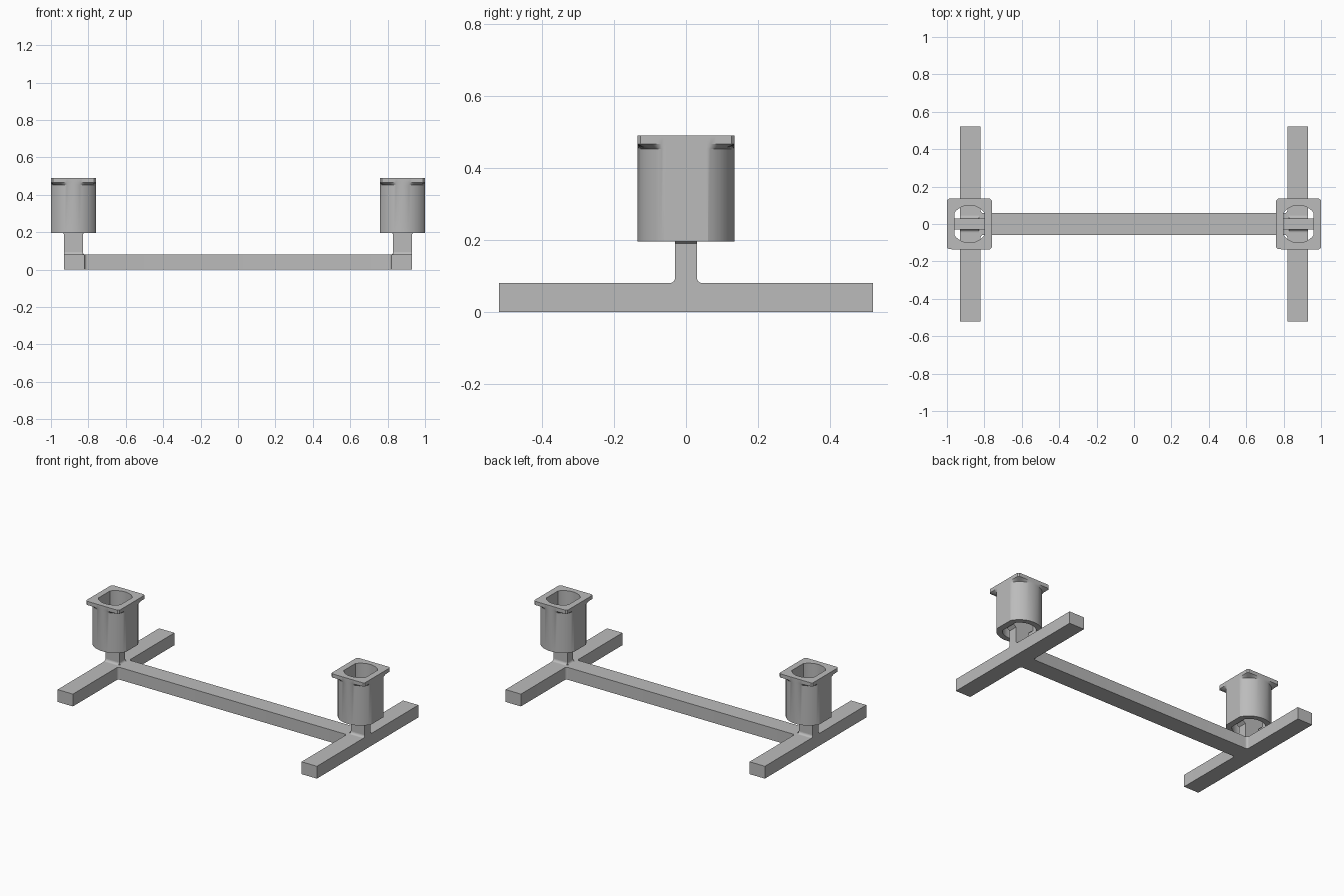
import bpy, bmesh
from math import sin, cos, acos, asin, pi, radians
from mathutils import Vector

if "Cube" in bpy.data.objects:
    bpy.data.objects.remove(bpy.data.objects["Cube"])

grey = bpy.data.materials.new("plain grey")
grey.use_nodes = True
grey.diffuse_color = (0.5, 0.5, 0.5, 1)
grey.node_tree.nodes["Principled BSDF"].inputs["Base Color"].default_value = (0.5, 0.5, 0.5, 1)

CUP_X = 0.88      # cup centre from the middle
BAR_TOP = 0.08    # height of the base bars


def finish(bm, name):
    bmesh.ops.recalc_face_normals(bm, faces=bm.faces)
    mesh = bpy.data.meshes.new(name)
    bm.to_mesh(mesh)
    bm.free()
    mesh.materials.append(grey)
    ob = bpy.data.objects.new(name, mesh)
    bpy.context.collection.objects.link(ob)
    bpy.ops.object.select_all(action="DESELECT")
    ob.select_set(True)
    bpy.context.view_layer.objects.active = ob
    bpy.ops.object.shade_smooth_by_angle(angle=radians(25))
    return ob


def prism(name, points, offset):
    """Extrude a closed outline of 3D points along an offset."""
    bm = bmesh.new()
    face = bm.faces.new([bm.verts.new(p) for p in points])
    grown = bmesh.ops.extrude_face_region(bm, geom=[face], use_keep_orig=True)
    moved = [g for g in grown["geom"] if isinstance(g, bmesh.types.BMVert)]
    bmesh.ops.translate(bm, verts=moved, vec=Vector(offset))
    return finish(bm, name)


def fillet(cx, cy, r, start, end, steps=6):
    """Arc points around a centre, angles in degrees."""
    turns = [radians(start + (end - start) * i / steps) for i in range(steps + 1)]
    return [(cx + r * cos(a), cy + r * sin(a)) for a in turns]


# Base: two feet joined by a crossbar, with rounded inner corners
r = 0.015
inner, outer, half, bar = 0.82, 0.93, 0.52, 0.058
quarter = [(outer, half), (inner, half)] + fillet(inner - r, bar + r, r, 0, -90)
plan = quarter + [(-x, y) for x, y in reversed(quarter)]
plan += [(-x, -y) for x, y in quarter] + [(x, -y) for x, y in reversed(quarter)]
prism("base_frame", [(x, y, 0) for x, y in plan], (0, 0, BAR_TOP))

# Cup outline sizes: round radius and flat half widths in x and y
ROUND = (0.135, 0.12, 0.135)
FLANGE = (0.174, 0.12, 0.135)
HOLE = (0.1, 0.08, 0.1)

# Shared angles, with extra ones where the flats meet the arcs
angles = {2 * pi * i / 72 for i in range(72)}
for radius, wx, wy in (ROUND, FLANGE, HOLE):
    for a in (acos(wx / radius), asin(wy / radius)):
        angles |= {a, pi - a, pi + a, (2 * pi - a) % (2 * pi)}
angles = sorted({round(a, 5) for a in angles})


def ring(bm, cx, shape, z):
    radius, wx, wy = shape
    verts = []
    for a in angles:
        d = min(radius, wx / max(abs(cos(a)), 1e-6), wy / max(abs(sin(a)), 1e-6))
        verts.append(bm.verts.new((cx + d * cos(a), d * sin(a), z)))
    return verts


def cup(name, cx):
    """Open tube with flattened sides and a square flange on top."""
    bm = bmesh.new()
    layers = [(HOLE, 0.195), (ROUND, 0.195), (ROUND, 0.453),
              (FLANGE, 0.466), (FLANGE, 0.49), (HOLE, 0.49)]
    rings = [ring(bm, cx, shape, z) for shape, z in layers]
    n = len(angles)
    for low, high in zip(rings, rings[1:] + rings[:1]):
        for i in range(n):
            j = (i + 1) % n
            bm.faces.new((low[i], low[j], high[j], high[i]))
    return finish(bm, name)


for side, s in (("left", 1), ("right", -1)):
    cup(side + "_cup", s * CUP_X)

    # Post that widens into a web across the inside of the cup
    post = [(0.93, BAR_TOP), (0.93, 0.19), (0.962, 0.215), (0.962, 0.25),
            (0.798, 0.25), (0.798, 0.215), (0.83, 0.19)]
    post += fillet(0.83 - r, BAR_TOP + r, r, 0, -90)
    prism(side + "_post", [(s * x, -0.03, z) for x, z in post], (0, 0.06, 0))

    # Rounded foot at the front and back of the post
    for end, t in (("front", -1), ("back", 1)):
        curve = [(0.03, BAR_TOP)] + fillet(0.03 + r, BAR_TOP + r, r, 180, 270)
        prism(side + "_post_fillet_" + end,
              [(s * 0.83, t * y, z) for y, z in curve], (s * 0.1, 0, 0))
